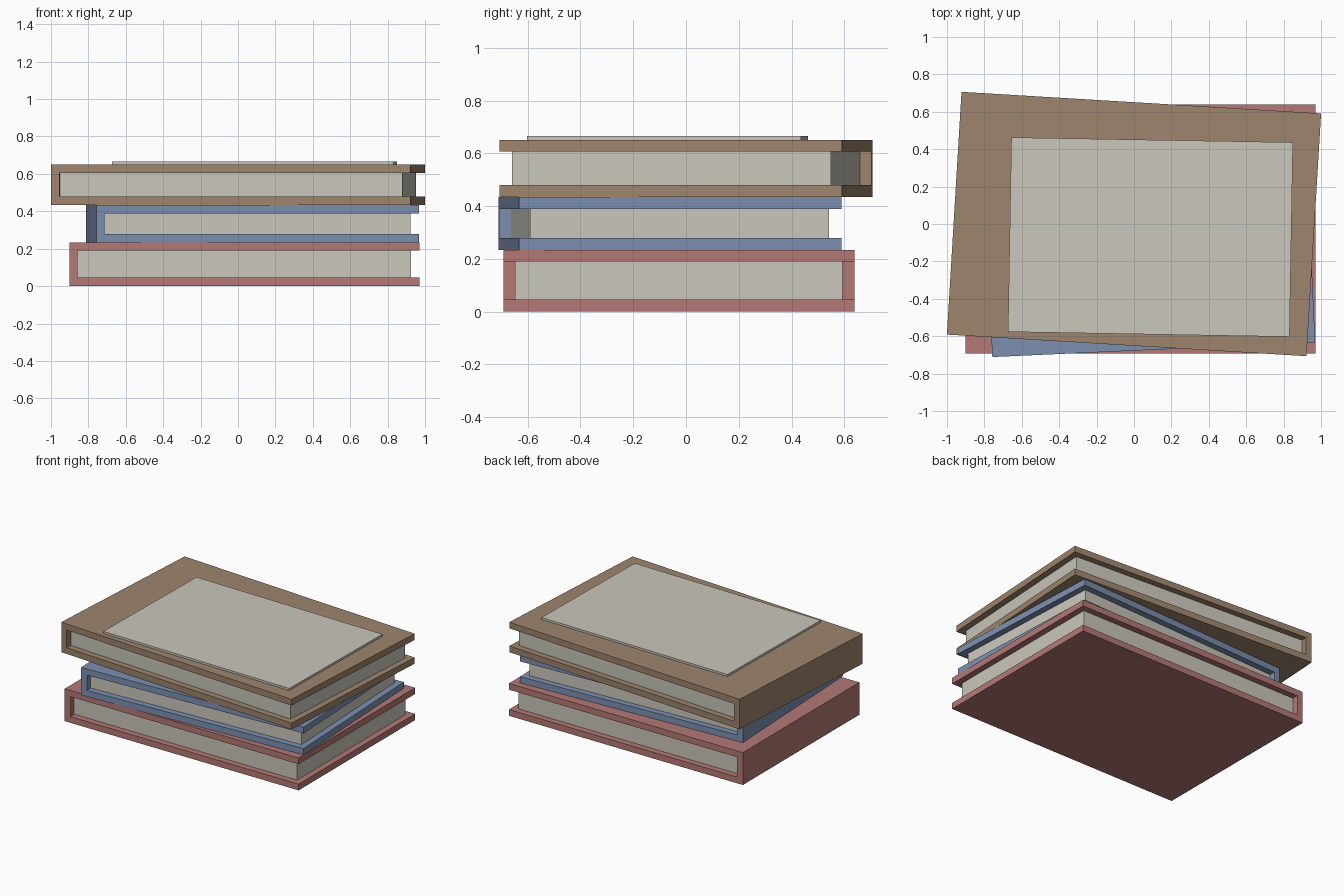
import bpy, bmesh
from mathutils import Matrix

if "Cube" in bpy.data.objects:
    bpy.data.objects.remove(bpy.data.objects["Cube"])


def material(name, rgb):
    # convert 0-255 display colour to linear
    lin = [((c / 255 + 0.055) / 1.055) ** 2.4 for c in rgb]
    m = bpy.data.materials.new(name)
    m.diffuse_color = (*lin, 1)
    m.use_nodes = True
    m.node_tree.nodes["Principled BSDF"].inputs["Base Color"].default_value = m.diffuse_color
    return m


red = material("dusty red", (180, 121, 117))
blue = material("slate blue", (125, 144, 176))
brown = material("tan brown", (158, 133, 109))
paper = material("paper", (202, 199, 188))


def extrude_profile(name, profile, y0, y1, mat, matrix):
    """Extrude a closed x-z outline from y0 to y1."""
    bm = bmesh.new()
    face = bm.faces.new([bm.verts.new((x, y0, z)) for x, z in profile])
    ext = bmesh.ops.extrude_face_region(bm, geom=[face])
    verts = [v for v in ext["geom"] if isinstance(v, bmesh.types.BMVert)]
    bmesh.ops.translate(bm, verts=verts, vec=(0, y1 - y0, 0))
    bmesh.ops.recalc_face_normals(bm, faces=bm.faces[:])
    me = bpy.data.meshes.new(name)
    bm.to_mesh(me)
    bm.free()
    me.materials.append(mat)
    ob = bpy.data.objects.new(name, me)
    ob.matrix_world = matrix
    bpy.context.collection.objects.link(ob)


def rect(x0, x1, z0, z1):
    return [(x0, z0), (x1, z0), (x1, z1), (x0, z1)]


T = 0.045  # cover board thickness and page inset


def book(name, cx, cy, z, w, d, h, angle, mat):
    mtx = Matrix.Translation((cx, cy, z)) @ Matrix.Rotation(angle, 4, 'Z')
    a, b = w / 2, d / 2
    # C-shaped cover: two boards joined by the spine on the left
    cover = [(-a, 0), (a, 0), (a, T), (T - a, T),
             (T - a, h - T), (a, h - T), (a, h), (-a, h)]
    extrude_profile(name + "_cover", cover, -b, b, mat, mtx)
    # page block set in on the three open sides
    extrude_profile(name + "_pages", rect(T - a, a - T, T, h - T),
                    T - b, b - T, paper, mtx)


book("bottom_book", 0.034, -0.027, 0.0, 1.872, 1.331, 0.234, 0.0, red)
book("middle_book", 0.078, -0.061, 0.234, 1.728, 1.224, 0.2, 0.045, blue)
book("top_book", 0.0, 0.0, 0.434, 1.926, 1.30, 0.217, -0.06, brown)

# loose sheet lying on the top book
sheet = Matrix.Translation((0.088, -0.07, 0.651)) @ Matrix.Rotation(-0.0175, 4, 'Z')
extrude_profile("paper_sheet", rect(-0.753, 0.753, 0, 0.015), -0.52, 0.52, paper, sheet)
